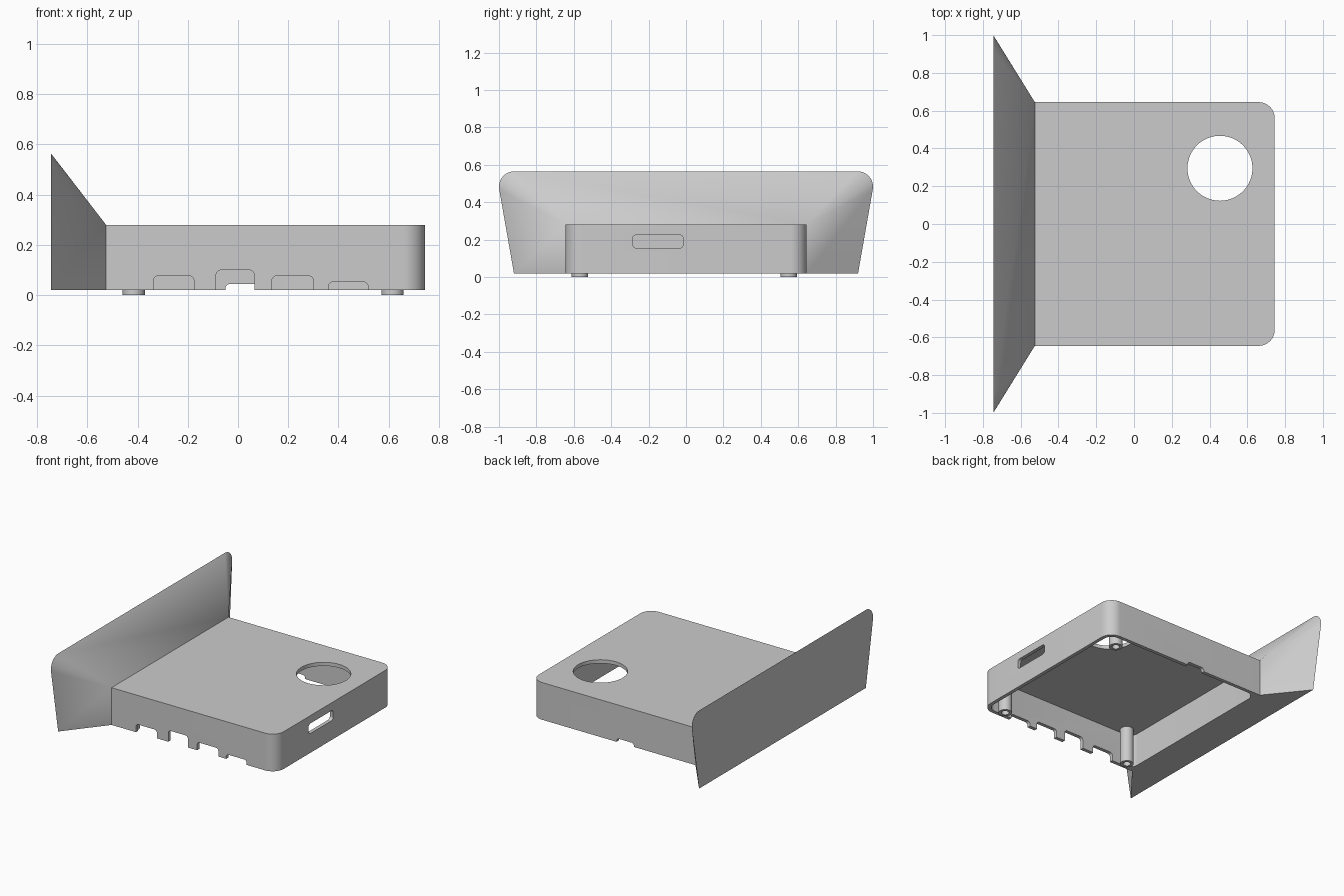
import bpy, bmesh, math

cube = bpy.data.objects.get("Cube")
if cube:
    bpy.data.objects.remove(cube, do_unlink=True)

grey = bpy.data.materials.new("plain grey")
grey.use_nodes = True
grey.diffuse_color = (0.6, 0.6, 0.6, 1)
grey.node_tree.nodes["Principled BSDF"].inputs["Base Color"].default_value = (0.6, 0.6, 0.6, 1)


def finish(name, bm):
    bmesh.ops.recalc_face_normals(bm, faces=bm.faces)
    mesh = bpy.data.meshes.new(name)
    bm.to_mesh(mesh)
    bm.free()
    mesh.materials.append(grey)
    ob = bpy.data.objects.new(name, mesh)
    bpy.context.collection.objects.link(ob)
    return ob


def arc(a, b, r, start, end, steps=12):
    angles = [math.radians(start + (end - start) * i / steps) for i in range(steps + 1)]
    return [(a + r * math.cos(t), b + r * math.sin(t)) for t in angles]


def round_rect(a0, b0, a1, b1, radii):
    """Outline; radii run from the low corner counter-clockwise."""
    pts = []
    corners = [(a0, b0, 1, 1), (a1, b0, -1, 1), (a1, b1, -1, -1), (a0, b1, 1, -1)]
    for i, ((a, b, sa, sb), r) in enumerate(zip(corners, radii)):
        if r:
            pts += arc(a + sa * r, b + sb * r, r, 180 + 90 * i, 270 + 90 * i)
        else:
            pts.append((a, b))
    return pts


def prism(name, outline, axis, lo, hi):
    place = {"x": lambda a, b, c: (c, a, b),
             "y": lambda a, b, c: (a, c, b),
             "z": lambda a, b, c: (a, b, c)}[axis]
    bm = bmesh.new()
    ends = [[bm.verts.new(place(a, b, c)) for a, b in outline] for c in (lo, hi)]
    for ring in ends:
        bm.faces.new(ring)
    for i in range(len(outline)):
        bm.faces.new((ends[0][i - 1], ends[0][i], ends[1][i], ends[1][i - 1]))
    return finish(name, bm)


def cut(target, cutter):
    mod = target.modifiers.new("cut", "BOOLEAN")
    mod.operation, mod.solver, mod.object = "DIFFERENCE", "EXACT", cutter
    activate(target)
    bpy.ops.object.modifier_apply(modifier=mod.name)
    bpy.data.objects.remove(cutter, do_unlink=True)


def activate(ob):
    bpy.ops.object.select_all(action="DESELECT")
    ob.select_set(True)
    bpy.context.view_layer.objects.active = ob


BASE, TOP, JOIN, END, SIDE, WALL = 0.02, 0.28, -0.525, 0.745, 0.645, 0.025

# Hollow case, open underneath
case = prism("case_shell", round_rect(JOIN, -SIDE, END, SIDE, (0, 0.085, 0.085, 0)), "z", BASE, TOP)
cut(case, prism("cavity", round_rect(JOIN + WALL, -SIDE + WALL, END - WALL, SIDE - WALL, [0.06] * 4),
                "z", -0.1, TOP - WALL))

# Round opening in the lid
cut(case, prism("lid_hole", arc(0.455, 0.295, 0.172, 0, 354.375, 63), "z", 0.2, 0.4))

# Port notches in the front wall, one in the back wall
for x0, x1, height in ((-0.337, -0.175, 0.077), (-0.087, 0.065, 0.1),
                       (0.135, 0.3, 0.077), (0.36, 0.518, 0.053)):
    cut(case, prism("port", round_rect(x0, -0.1, x1, height, (0, 0, 0.02, 0.02)), "y", -0.7, -0.59))
cut(case, prism("back_notch", round_rect(-0.05, -0.1, 0.085, 0.045, (0, 0, 0.02, 0.02)), "y", 0.59, 0.7))

# Slot in the end wall
cut(case, prism("end_slot", round_rect(-0.285, 0.155, -0.015, 0.225, [0.02] * 4), "x", 0.69, 0.8))

# Solid flare widening from the case to a tall flat plate
corner = arc(0.918, 0.483, 0.082, -9, 90)
half = [(0.92, BASE)] + corner
near_half = [(SIDE, BASE)] + [(SIDE, TOP)] * len(corner)
rear = half + [(-y, z) for y, z in reversed(half)]
near = near_half + [(-y, z) for y, z in reversed(near_half)]
bm = bmesh.new()
near_verts = {p: bm.verts.new((JOIN, *p)) for p in dict.fromkeys(near)}
near_ring = [near_verts[p] for p in near]
rear_ring = [bm.verts.new((-0.745, *p)) for p in rear]
bm.faces.new(rear_ring)
bm.faces.new(list(near_verts.values()))
for i in range(len(rear)):
    loop = (near_ring[i - 1], near_ring[i], rear_ring[i], rear_ring[i - 1])
    bm.faces.new(list(dict.fromkeys(loop)))
flare = finish("flared_end", bm)

# Hollow standoffs that hang from the lid and form the feet
parts = [case, flare]
for name, x, y in (("front_right_standoff", -0.415, -0.567),
                   ("front_left_standoff", 0.615, -0.567),
                   ("back_left_standoff", 0.615, 0.549)):
    post = prism(name, arc(x, y, 0.044, 0, 348.75, 31), "z", 0, TOP - WALL + 0.005)
    cut(post, prism("bore", arc(x, y, 0.025, 0, 345, 23), "z", -0.1, 0.2))
    parts.append(post)

for ob in parts:
    activate(ob)
    bpy.ops.object.shade_smooth_by_angle(angle=math.radians(25))
